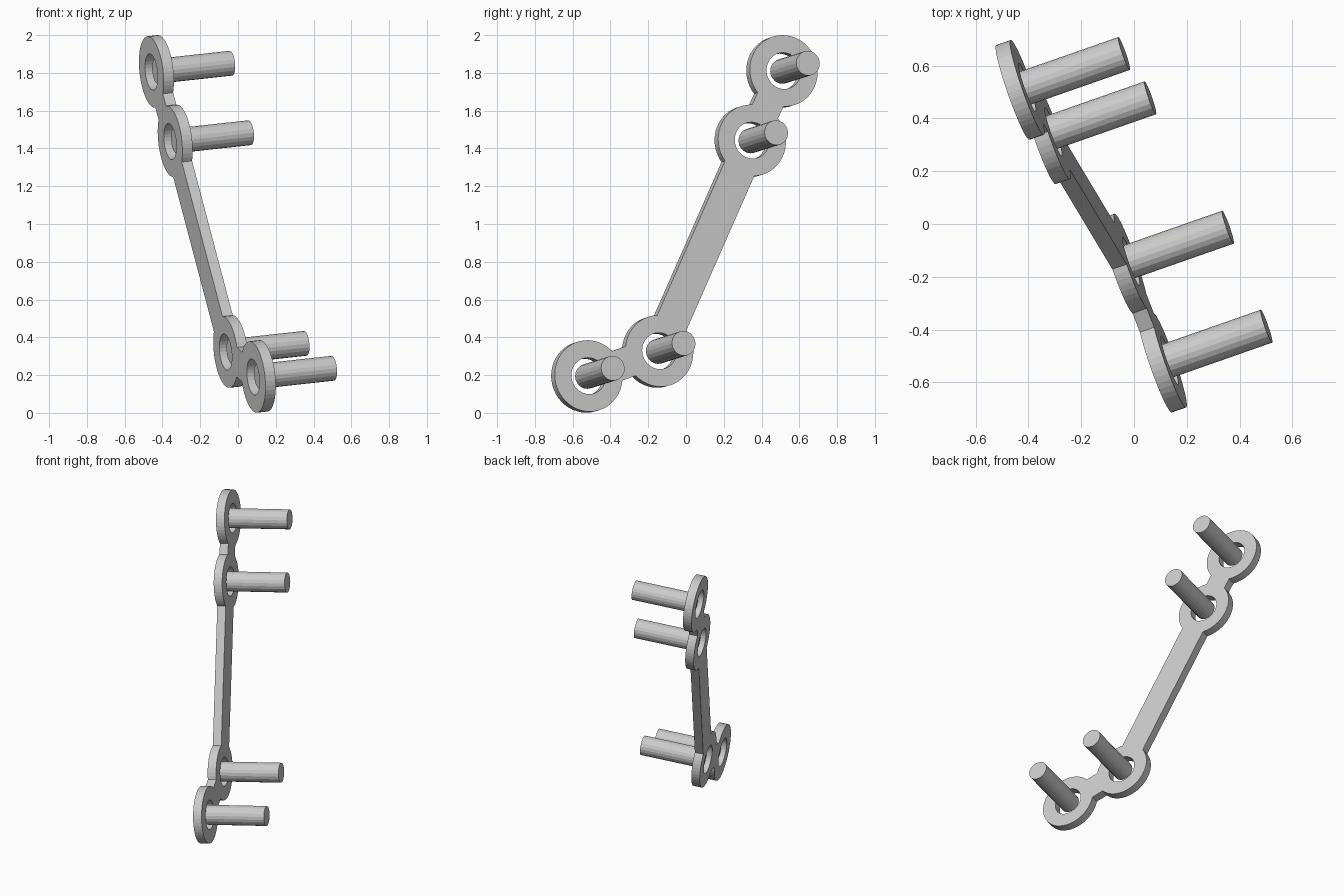
import bpy
from math import asin, atan2, cos, sin, pi, tau
from mathutils import Vector

cube = bpy.data.objects.get("Cube")
if cube:
    bpy.data.objects.remove(cube, do_unlink=True)

RING_R, HOLE_R, THICK = 0.19, 0.097, 0.058
PIN_R, PIN_LEN = 0.066, 0.42

# The plate lies in one tilted plane; pins run along its normal
normal = Vector((1, 0.35, 0.11)).normalized()
tilt = normal.to_track_quat('Z', 'Y')


def on_plane(y, z):
    return Vector((-0.055 - 0.35 * y - 0.11 * z, y, z))


centres = [on_plane(y, z) for y, z in
           ((0.508, 1.808), (0.34, 1.44), (-0.15, 0.325), (-0.525, 0.193))]
origin = centres[0]
flat = [(tilt.inverted() @ (c - origin)).xy for c in centres]
bar_widths = [0.16, 0.18, 0.165]


def arc(centre, radius, start, sweep, steps):
    return [centre + radius * Vector((cos(start + sweep * k / steps),
                                      sin(start + sweep * k / steps)))
            for k in range(steps + 1)]


def bar_angles(i, j):
    """Direction from ring i to ring j, and half the angle the bar takes up."""
    d = flat[j] - flat[i]
    return atan2(d.y, d.x), asin(bar_widths[min(i, j)] / 2 / RING_R)


# Outline: walk down the chain of rings and back up the other side
outline = []
walk = [0, 1, 2, 3, 2, 1]
for k, ring in enumerate(walk):
    a_in, half_in = bar_angles(ring, walk[k - 1])
    a_out, half_out = bar_angles(ring, walk[(k + 1) % len(walk)])
    start = a_in + half_in
    sweep = (a_out - half_out - start) % tau
    outline += arc(flat[ring], RING_R, start, sweep, max(4, round(sweep * 48 / tau)))

# Plate with four holes, extruded from a filled flat curve
curve = bpy.data.curves.new("plate", 'CURVE')
curve.dimensions = '2D'
curve.fill_mode = 'BOTH'
curve.extrude = THICK / 2
loops = [outline] + [arc(c, HOLE_R, 0, tau, 32)[:-1] for c in flat]
for loop in loops:
    spline = curve.splines.new('POLY')
    spline.points.add(len(loop) - 1)
    for point, co in zip(spline.points, loop):
        point.co = (co.x, co.y, 0, 1)
    spline.use_cyclic_u = True

plate = bpy.data.objects.new("plate", curve)
bpy.context.collection.objects.link(plate)
plate.location = origin
plate.rotation_euler = tilt.to_euler()
bpy.ops.object.select_all(action='DESELECT')
plate.select_set(True)
bpy.context.view_layer.objects.active = plate
bpy.ops.object.convert(target='MESH')
bpy.ops.object.shade_flat()

# Pins, starting inside each hole
names = ["upper_end_pin", "upper_inner_pin", "lower_inner_pin", "lower_end_pin"]
for name, centre in zip(names, centres):
    bpy.ops.mesh.primitive_cylinder_add(
        vertices=20, radius=PIN_R, depth=PIN_LEN,
        location=centre + normal * PIN_LEN / 2, rotation=tilt.to_euler())
    bpy.context.object.name = name
